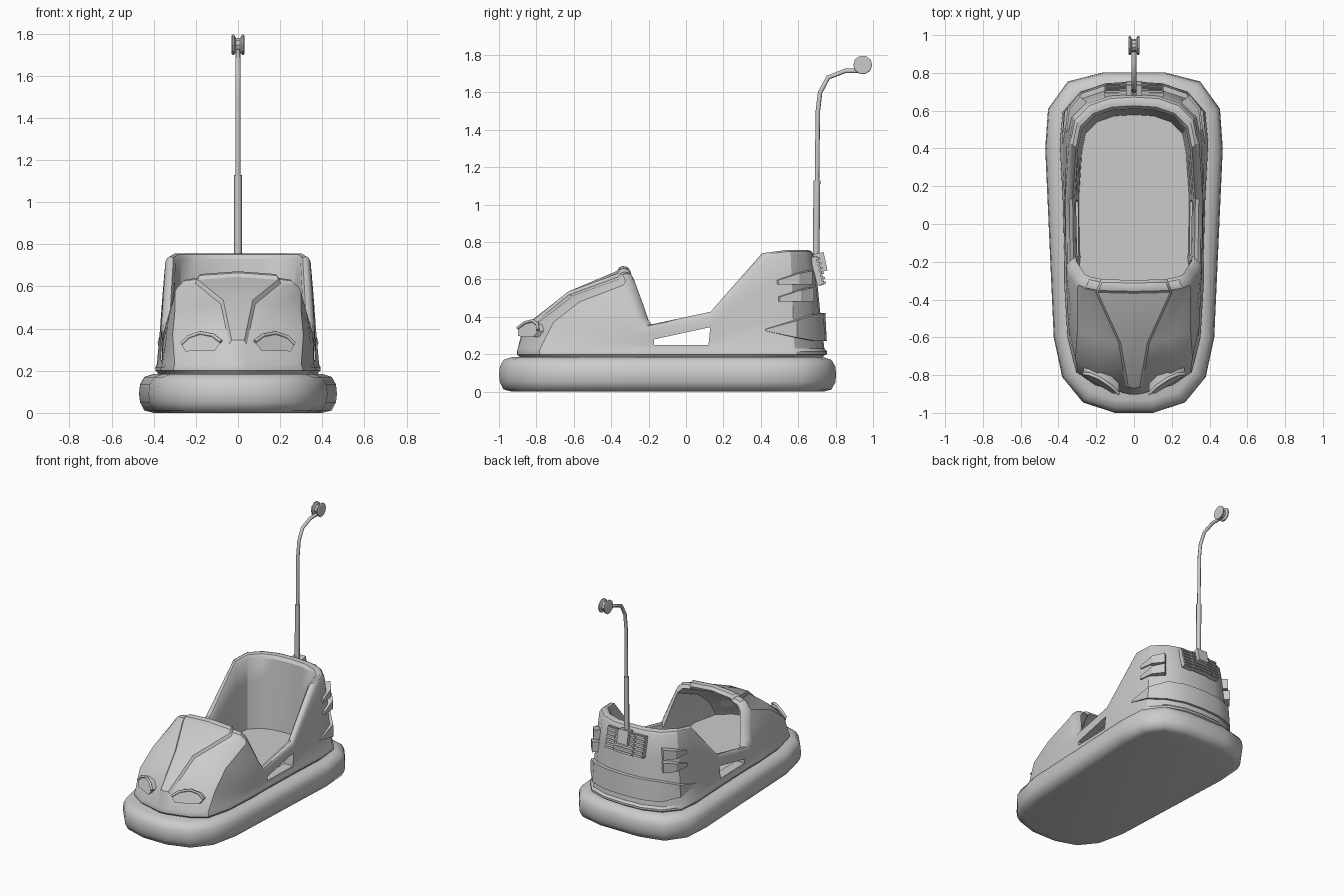
import bpy, bmesh, math
from mathutils import Vector as V, Matrix

if "Cube" in bpy.data.objects:
    bpy.data.objects.remove(bpy.data.objects["Cube"])


def finish(name, bm, angle=40):
    bmesh.ops.recalc_face_normals(bm, faces=bm.faces)
    me = bpy.data.meshes.new(name)
    bm.to_mesh(me)
    bm.free()
    ob = bpy.data.objects.new(name, me)
    bpy.context.collection.objects.link(ob)
    smooth(ob, angle)
    return ob


def smooth(ob, angle=40):
    bpy.ops.object.select_all(action='DESELECT')
    ob.select_set(True)
    bpy.context.view_layer.objects.active = ob
    bpy.ops.object.shade_smooth_by_angle(angle=math.radians(angle))


def loft(name, rings, angle=40):
    """Skin closed rings of equal length and cap both ends."""
    bm = bmesh.new()
    rows = [[bm.verts.new(p) for p in r] for r in rings]
    n = len(rows[0])
    for a, b in zip(rows, rows[1:]):
        for i in range(n):
            j = (i + 1) % n
            bm.faces.new((a[i], a[j], b[j], b[i]))
    bm.faces.new(rows[0])
    bm.faces.new(rows[-1])
    return finish(name, bm, angle)


def hull(name, pts):
    bm = bmesh.new()
    for p in pts:
        bm.verts.new(p)
    bmesh.ops.convex_hull(bm, input=bm.verts)
    return finish(name, bm, 30)


def box(name, size, loc, tilt=0):
    bm = bmesh.new()
    bmesh.ops.create_cube(bm, size=1, matrix=Matrix.Translation(loc)
                          @ Matrix.Rotation(tilt, 4, 'X') @ Matrix.Diagonal((*size, 1)))
    return finish(name, bm, 30)


def tube(name, pts, r, res=2):
    cu = bpy.data.curves.new(name, 'CURVE')
    cu.dimensions = '3D'
    cu.bevel_depth = r
    cu.bevel_resolution = res
    cu.use_fill_caps = True
    s = cu.splines.new('POLY')
    s.points.add(len(pts) - 1)
    for p, q in zip(s.points, pts):
        p.co = (*q, 1)
    ob = bpy.data.objects.new(name, cu)
    bpy.context.collection.objects.link(ob)
    return ob


def mirrored(half):
    """Half outline (x >= 0, front to back) to a full closed ring."""
    return list(half) + [V((-p[0], *p[1:])) for p in reversed(half) if p[0] > 1e-6]


def inset(ring, d, z):
    out = []
    for i, p in enumerate(ring):
        t = (V(ring[(i + 1) % len(ring)]) - V(ring[i - 1])).normalized()
        out.append((p[0] - t.y * d, p[1] + t.x * d, z))
    return out


# rubber bumper ring
outline = mirrored([V(p) for p in [(.1, -1), (.27, -.945), (.38, -.81), (.425, -.6), (.47, .4),
                                   (.455, .61), (.35, .755), (.16, .803)]])
loft("bumper", [inset(outline, d, z) for d, z in
                [(.07, 0), (.025, .012), (.005, .05), (0, .09), (.005, .135), (.025, .17), (.07, .185)]], 60)

# body: stations run from the nose round to the tail, each from base up to cockpit rim
hood = [
    [(0, -.9, .2), (0, -.87, .345), (0, -.63, .535), (0, -.37, .67)],
    [(.025, -.898, .2), (.03, -.862, .345), (.07, -.63, .535), (.19, -.365, .657)],
    [(.2, -.85, .2), (.2, -.785, .375), (.2, -.6, .515), (.265, -.35, .63)],
    [(.30, -.78, .2), (.31, -.71, .37), (.30, -.57, .48), (.30, -.335, .595)],
    [(.345, -.6, .2), (.345, -.55, .32), (.335, -.45, .42), (.33, -.29, .49)],
]
tub = [((.36, -.35), (.355, -.255, .40)), ((.36, -.2), (.36, -.22, .355)), ((.37, .13), (.365, .13, .425)),
       ((.385, .42), (.345, .435, .74)), ((.37, .58), (.32, .56, .755)), ((.28, .685), (.24, .64, .755)),
       ((.15, .73), (.13, .677, .755)), ((0, .74), (0, .685, .755))]
stations = [[V(p) for p in s] for s in hood]
# step beside the raised centre panel of the hood
stations.insert(2, [p + V((.012, .002, -.018 if i else 0)) for i, p in enumerate(stations[1])])
n_hood = len(stations)
for b, r in tub:
    b, r = V((*b, .2)), V(r)
    stations.append([b.lerp(r, t) for t in (0, 1 / 3, 2 / 3, 1)])


def base_row(s, z):
    return mirrored([V((p[0].x * s, p[0].y * (s if p[0].y > 0 else min(s, 1.004)), z)) for p in stations])


def rim_row(s, dz=0):
    return mirrored([V((p[3].x * s, .15 + (p[3].y - .15) * s, p[3].z + dz)) for p in stations])


def inner_row(k):
    """Inside skin: hollow below the hood, plain cockpit wall behind it."""
    row = []
    for i, p in enumerate(stations):
        if i < n_hood:
            q = V((p[k].x * .93, p[k].y + .03, p[k].z - .03 if k else .22))
        else:
            s, r = .80 + .02 * k, p[3]
            q = V((r.x * s, .15 + (r.y - .15) * s, .22 + (r.z - .25) * k / 3))
        row.append(q)
    return mirrored(row)


rows = [base_row(.97, .17), base_row(1, .195), base_row(1.02, .2), base_row(1.02, .215), base_row(1, .23)]
rows += [mirrored([p[k] for p in stations]) for k in (1, 2)]
rows += [rim_row(1, -.025), rim_row(.975, -.005), rim_row(.94, .002), rim_row(.89, -.003), rim_row(.86, -.025)]
rows += [inner_row(k) for k in (2, 1, 0)]
body = loft("body", rows, 32)

# see-through side openings
win = [(-.17, .25), (.12, .25), (.13, .345), (-.17, .28)]
cutter = loft("opening_cutter", [[(x, y, z) for y, z in win] for x in (-.6, .6)])
mod = body.modifiers.new("openings", 'BOOLEAN')
mod.object = cutter
mod.solver = 'EXACT'
smooth(body, 32)
bpy.ops.object.modifier_apply(modifier=mod.name)
bpy.data.objects.remove(cutter)
smooth(body, 32)

# raised band round the tail, tapering forward on the sides
arc = []
for k, (b, r) in enumerate(tub[3:]):
    top, low = (.335, .38, .415, .42, .42)[k], (.325, .29, .27, .27, .27)[k]
    b, r, pts = V((*b, .2)), V(r), []
    grow = 1.008 if k == 0 else 1.027
    for z, out in ((low, .98), (low, grow), (top, grow + .01), (top, .98)):
        p = b.lerp(r, (z - .2) / (r.z - .2))
        pts.append(V((p.x * out, p.y * out, z)))
    arc.append(pts)
arc += [[V((-p.x, p.y, p.z)) for p in s] for s in reversed(arc[:-1])]
loft("tail_band", arc, 30)

# tail side fins and headlights, mirrored
eye = [(.08, .335), (.12, .365), (.18, .376), (.235, .357), (.268, .325), (.25, .292), (.11, .297)]


def face_y(x, z):
    return -.888 + .6 * (x - .1) + .5 * (z - .33)


for s in (-1, 1):
    for z, dx in ((.572, 0), (.482, .008)):
        fin = []
        for x, y, h, out in ((.35, .49, .025, .008), (.325, .59, .06, .024), (.268, .66, .075, .024)):
            for d in (-.03, out):
                fin += [(s * (x + dx + d * .75), y + dx + d * .65, z + e) for e in (0, h)]
        hull("tail_fin", fin)
    hull("headlight", [(s * x, face_y(x, z) + d, z) for x, z in eye for d in (0, .08)])
    tube("headlight_brow", [(s * x, face_y(x, z) - .002, z + .004) for x, z in eye[:5]], .009, 1)

# rear grille: curved backing in three panels with slats
for x, w, y in ((0, .16, .708), (-.115, .08, .698), (.115, .08, .698)):
    box("grille_panel", (w, .03, .155), (x, y, .645), .24)
    for i in range(6):
        t = (i - 2.5) * .026
        box("grille_slat", (w - .006, .02, .013), (x, y + .015 - t * .24, .647 + t), .24)
box("pole_mount", (.085, .07, .1), (0, .712, .69), .22)

# current pole, lower sleeve and contact wheel
tube("pole_sleeve", [(0, .695, .68), (0, .70, 1.13)], .018)
tube("pole", [(0, .70, 1.1), (0, .705, 1.5), (0, .717, 1.6), (0, .76, 1.68), (0, .85, 1.715), (0, .94, 1.715)], .012)
spool = [(-.03, .045), (-.026, .051), (-.018, .05), (-.01, .034), (.01, .034), (.018, .05), (.026, .051), (.03, .045)]
loft("contact_wheel", [[(x, .945 + r * math.cos(a * math.tau / 10), 1.747 + r * math.sin(a * math.tau / 10))
                        for a in range(10)] for x, r in spool], 30)
